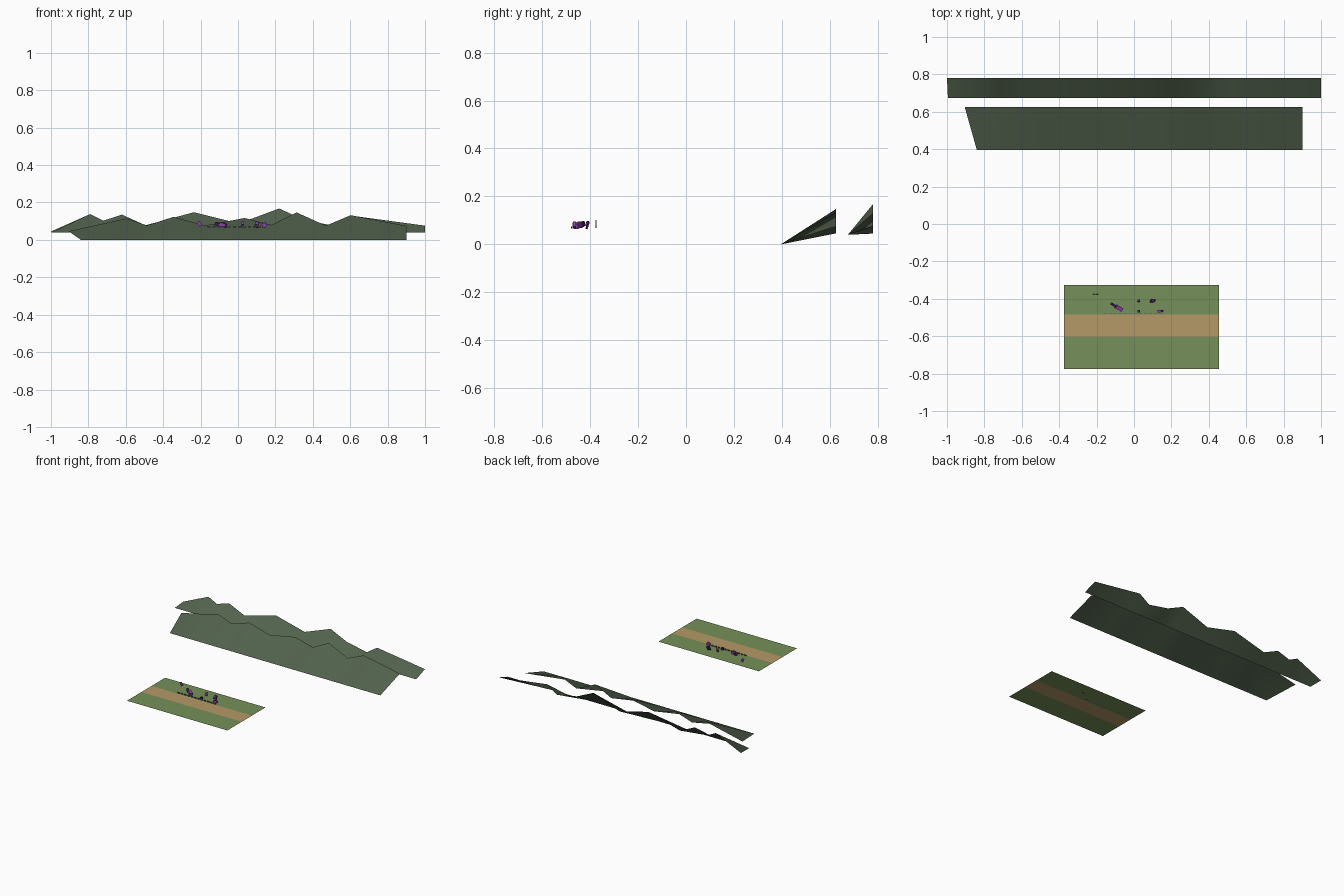
import bpy, math

if "Cube" in bpy.data.objects:
    bpy.data.objects.remove(bpy.data.objects["Cube"])

def mat(name, rgb):
    m = bpy.data.materials.new(name)
    m.diffuse_color = (*rgb, 1)
    m.use_nodes = True
    m.node_tree.nodes["Principled BSDF"].inputs["Base Color"].default_value = m.diffuse_color
    return m

HILL = mat("hill green", (0.085, 0.122, 0.075))
GRASS = mat("grass green", (0.18, 0.28, 0.10))
DIRT = mat("dirt tan", (0.46, 0.32, 0.14))
PURPLE = mat("bright purple", (0.27, 0.05, 0.42))
DARK = mat("dark purple", (0.05, 0.02, 0.08))
GREY = mat("mauve grey", (0.13, 0.10, 0.15))

def mesh(name, verts, faces, mats, smooth=False):
    me = bpy.data.meshes.new(name)
    me.from_pydata(verts, [], faces)
    for m in mats:
        me.materials.append(m)
    if smooth:
        for p in me.polygons:
            p.use_smooth = True
    ob = bpy.data.objects.new(name, me)
    bpy.context.collection.objects.link(ob)
    return ob

# Hill sheets: straight foot edge, jagged ridge, sloping back between them
def hill(name, foot_y, foot_z, ridge_y, ridge, foot_left):
    n = len(ridge)
    foot = [(max(x, foot_left), foot_y, foot_z) for x, z in ridge]
    top = [(x, ridge_y, z) for x, z in ridge]
    mesh(name, foot + top, [(i, i + 1, n + i + 1, n + i) for i in range(n - 1)], [HILL], True)

hill("far_hills", 0.675, 0.04, 0.78,
     [(-1, .045), (-.79, .138), (-.72, .103), (-.62, .135), (-.495, .078), (-.235, .148),
      (.005, .088), (.22, .168), (.355, .106), (.52, .074), (.603, .13), (1, .076)], -0.995)
hill("near_hills", 0.395, 0.0, 0.625,
     [(-.905, .046), (-.595, .115), (-.487, .077), (-.345, .123), (-.175, .077), (.035, .117),
      (.18, .08), (.313, .147), (.47, .076), (.603, .132), (.9, .075)], -0.84)

# Ground: grass, dirt path, grass
GZ = 0.066
ys = [-.775, -.605, -.485, -.325]
gv = [(x, y, GZ) for y in ys for x in (-.375, .455)]
g = mesh("ground_with_path", gv, [(2*i, 2*i+1, 2*i+3, 2*i+2) for i in range(3)], [GRASS, DIRT])
g.data.polygons[1].material_index = 1

# Small scattered pieces
def box(name, loc, size, material, rot=(0, 0, 0)):
    bpy.ops.mesh.primitive_cube_add(size=1, location=loc, rotation=[math.radians(a) for a in rot])
    ob = bpy.context.object
    ob.name = name
    ob.scale = size
    ob.data.materials.append(material)

box("far_chip", (-.205, -.375, .085), (.018, .004, .026), PURPLE, (0, -35, 0))
box("left_shard", (-.08, -.45, .08), (.038, .02, .022), PURPLE, (0, 15, -30))
box("left_shard_tail", (-.11, -.433, .083), (.026, .012, .02), DARK, (0, 20, -35))
box("middle_shard", (.026, -.41, .085), (.014, .008, .024), PURPLE, (-15, 0, 0))
box("right_shard", (.1, -.41, .08), (.022, .008, .03), DARK, (-18, 15, 0))
box("right_shard_tip", (.1, -.414, .088), (.013, .006, .016), PURPLE, (-18, 15, 0))
box("front_middle_shard", (.025, -.467, .075), (.014, .012, .018), DARK)
box("front_right_shard", (.14, -.466, .08), (.024, .012, .022), PURPLE, (0, -20, 5))

# Row of flat chips along the path edge
for i in range(12):
    box("path_edge_chip", (-.155 + i * .027, -.477, .07), (.016, .004, .008), GREY)
